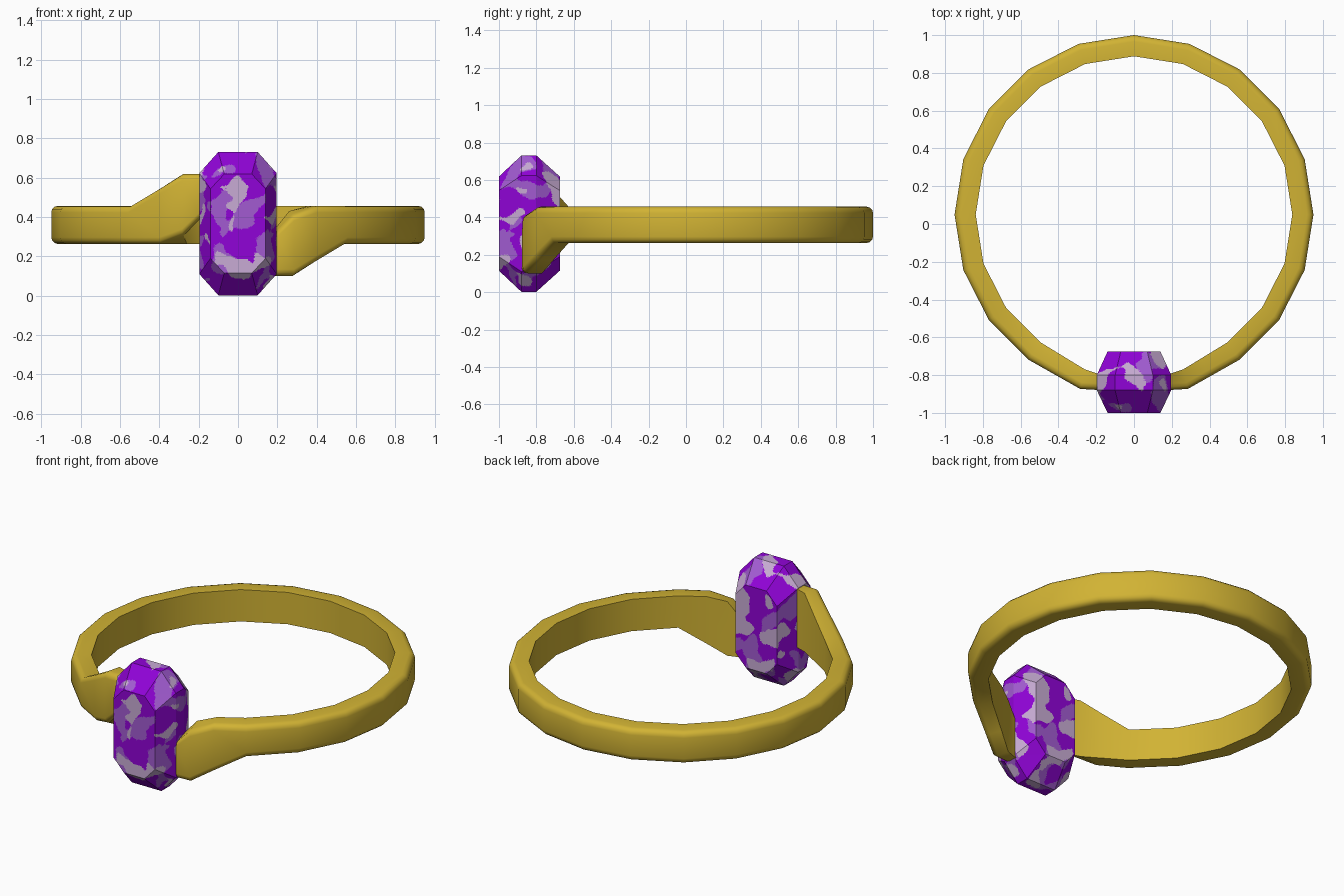
import bpy, bmesh, math
from mathutils import Vector, noise

if "Cube" in bpy.data.objects:
    bpy.data.objects.remove(bpy.data.objects["Cube"])


def material(name, rgb):
    m = bpy.data.materials.new(name)
    m.diffuse_color = (*rgb, 1)
    m.use_nodes = True
    m.node_tree.nodes["Principled BSDF"].inputs["Base Color"].default_value = m.diffuse_color
    return m


def make_object(name, bm, mats):
    bmesh.ops.recalc_face_normals(bm, faces=bm.faces)
    mesh = bpy.data.meshes.new(name)
    bm.to_mesh(mesh)
    bm.free()
    for m in mats:
        mesh.materials.append(m)
    ob = bpy.data.objects.new(name, mesh)
    bpy.context.collection.objects.link(ob)
    return ob


def loft(bm, loops):
    """Skin a list of equal-length closed loops and cap both ends."""
    rows = [[bm.verts.new(p) for p in lp] for lp in loops]
    n = len(rows[0])
    for a, b in zip(rows, rows[1:]):
        for i in range(n):
            j = (i + 1) % n
            bm.faces.new((a[i], a[j], b[j], b[i]))
    bm.faces.new(rows[0])
    bm.faces.new(rows[-1])


gold = material("gold", (0.64, 0.45, 0.034))
purple = material("vivid purple", (0.28, 0.001, 0.68))
orchid = material("mid orchid", (0.36, 0.105, 0.64))
lavender = material("pale lavender", (0.58, 0.41, 0.66))

# ---- band: 20-sided ring, open at the front, its ends bypassing the gem ----
R_OUT, R_IN, CY = 0.95, 0.838, 0.05
LOW, HIGH = 0.263, 0.457
ROUND = 0.034


def section(outer, inner, bot_in, bot_out, top_in, top_out):
    """Cross-section with flat inside and rounded outer corners."""
    o, i = Vector(outer), Vector(inner)
    d = (i - o).normalized()
    corner = [(ROUND * (1 - math.sin(t)), ROUND * (1 - math.cos(t)))
              for t in (math.radians(a) for a in (0, 30, 60, 90))]
    pts = [(i, bot_in)]
    pts += [(o + d * a, bot_out + b) for a, b in corner]
    pts += [(o + d * a, top_out - b) for a, b in reversed(corner)]
    pts += [(i, top_in)]
    return [(p.x, p.y, z) for p, z in pts]


def ring_point(k, r):
    a = math.radians(-90 - 18 * k)
    return Vector((r * math.cos(a), CY + r * math.sin(a)))


# arm stations from the gem outwards: outer xy, inner xy,
# raised edge, rounded-off outer edge, rounded-off inner edge of the second arm
o1, o2 = Vector((-0.285, -0.873)), ring_point(2, R_OUT)
i1, i2 = Vector((-0.26, -0.77)), ring_point(2, R_IN)
arm = [((-0.17, -0.878), (-0.17, -0.80), 0.62, 0.42, 0.40),
       ((-0.20, -0.878), (-0.20, -0.79), 0.62, 0.385, 0.365),
       (o1, i1, 0.62, 0.305, 0.29),
       (o1.lerp(o2, 0.42), i1.lerp(i2, 0.42), 0.55, LOW, LOW)]
loops = [section(o, i, LOW, bo, t, t) for o, i, t, bo, _ in arm]
loops += [section(ring_point(k, R_OUT), ring_point(k, R_IN), LOW, LOW, HIGH, HIGH)
          for k in range(2, 19)]
# the other arm is the first turned half a turn about the y axis
s = LOW + HIGH
for o, i, t, bo, bi in reversed(arm):
    loops.append(section((-o[0], o[1]), (-i[0], i[1]), s - t, s - t, s - bi, s - bo))
bm = bmesh.new()
loft(bm, loops)
band = make_object("band", bm, [gold])
bpy.context.view_layer.objects.active = band
band.select_set(True)
bpy.ops.object.shade_smooth_by_angle(angle=math.radians(35))


# ---- gem: emerald cut made of four octagons along y ----
def octagon(y, hx, hz, cx, cz):
    c = 0.3665
    half = [(hx, hz - cz), (hx - cx, hz), (cx - hx, hz), (-hx, hz - cz)]
    return [(x, y, c + z) for x, z in half] + [(-x, y, c - z) for x, z in half]


table = (0.14, 0.252, 0.07, 0.075)
girdle = (0.197, 0.3645, 0.097, 0.108)
bm = bmesh.new()
loft(bm, [octagon(-1.0, *table), octagon(-0.88, *girdle),
          octagon(-0.80, *girdle), octagon(-0.675, *table)])

# split the facets finely, then mottle them with three colours
bmesh.ops.triangulate(bm, faces=bm.faces)
for _ in range(7):
    long_edges = [e for e in bm.edges if e.calc_length() > 0.014]
    if not long_edges:
        break
    bmesh.ops.subdivide_edges(bm, edges=long_edges, cuts=1)
    bmesh.ops.triangulate(bm, faces=bm.faces)
for f in bm.faces:
    p = f.calc_center_median()
    q = p + 0.035 * noise.noise_vector(p * 14)
    if noise.noise(q * 9 + Vector((23.3, 1.7, 9.1))) > 0.21:
        f.material_index = 2
    elif noise.noise(q * 9 + Vector((11.2, 7.9, 2.4))) > 0.17:
        f.material_index = 1
make_object("gem", bm, [purple, orchid, lavender])
